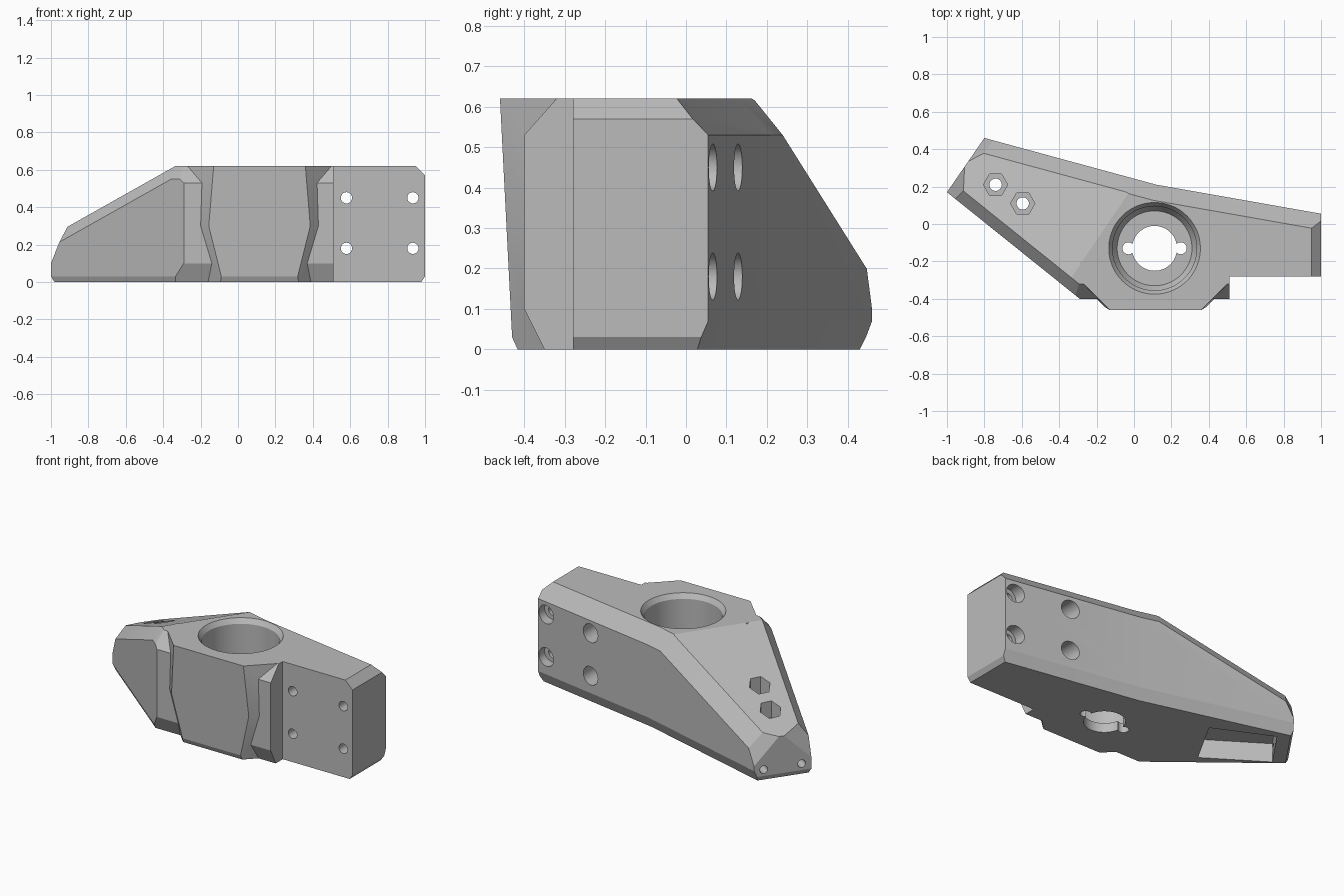
import bpy, bmesh, math
from mathutils import Vector, Matrix

if "Cube" in bpy.data.objects:
    bpy.data.objects.remove(bpy.data.objects["Cube"])

grey = bpy.data.materials.new("plain grey")
grey.use_nodes = True
grey.diffuse_color = (0.5, 0.5, 0.5, 1)
grey.node_tree.nodes["Principled BSDF"].inputs["Base Color"].default_value = grey.diffuse_color


# Planes are (outward normal, offset) pairs
def plane(n, c):
    return Vector(n), c


def side(p, q):
    """Vertical wall along an anticlockwise outline edge."""
    n = Vector((q[1] - p[1], p[0] - q[0], 0)).normalized()
    return n, n.dot(Vector((*p, 0)))


def through(p, q, r, outward):
    p, q, r = Vector(p), Vector(q), Vector(r)
    n = (q - p).cross(r - p).normalized()
    if n.dot(Vector(outward)) < 0:
        n = -n
    return n, n.dot(p)


def bevel(a, b, drop, inset):
    """Chamfer between planes a and b."""
    n = a[0] / inset + b[0] / drop
    c = a[1] / inset + b[1] / drop - 1
    return n / n.length, c / n.length


def finish(bm, name):
    bmesh.ops.recalc_face_normals(bm, faces=bm.faces)
    mesh = bpy.data.meshes.new(name)
    bm.to_mesh(mesh)
    bm.free()
    mesh.materials.append(grey)
    ob = bpy.data.objects.new(name, mesh)
    bpy.context.collection.objects.link(ob)
    return ob


def convex(name, planes):
    """Carve a large block down to the space inside all planes."""
    bm = bmesh.new()
    bmesh.ops.create_cube(bm, size=6)
    for n, c in planes:
        cut = bmesh.ops.bisect_plane(bm, geom=bm.verts[:] + bm.edges[:] + bm.faces[:], dist=1e-5,
                                     plane_co=n * c, plane_no=n, clear_outer=True)
        edges = [e for e in cut["geom_cut"] if isinstance(e, bmesh.types.BMEdge) and e.is_boundary]
        if edges:
            bmesh.ops.holes_fill(bm, edges=edges, sides=0)
    return finish(bm, name)


def lathe(name, profile, place, segs=48, axis=(0, 0, 1)):
    """Round or hexagonal cutter from (radius, height) pairs."""
    bm = bmesh.new()
    turn = Matrix.Translation(place) @ Vector(axis).to_track_quat("Z", "Y").to_matrix().to_4x4()
    rings = []
    for r, z in profile:
        angles = [math.tau * i / segs for i in range(segs)]
        rings.append([bm.verts.new(turn @ Vector((r * math.cos(a), r * math.sin(a), z))) for a in angles])
    for low, high in zip(rings, rings[1:]):
        for i in range(segs):
            j = (i + 1) % segs
            bm.faces.new((low[i], low[j], high[j], high[i]))
    bm.faces.new(rings[0])
    bm.faces.new(rings[-1])
    return finish(bm, name)


def combine(target, other, operation):
    mod = target.modifiers.new(operation, "BOOLEAN")
    mod.operation = operation
    mod.solver = "EXACT"
    mod.object = other
    bpy.context.view_layer.objects.active = target
    bpy.ops.object.modifier_apply(modifier=mod.name)
    bpy.data.objects.remove(other)


H = 0.62
top, bottom = plane((0, 0, 1), H), plane((0, 0, -1), 0)

# Sloping arm and block
tip_back, tip_front, knee = (-0.8, 0.46), (-1, 0.17), (0.12, 0.21)
back = side(knee, tip_back)
end = side(tip_back, tip_front)
flank = side(tip_front, (-0.29, -0.4))
block_front = plane((0, -1, 0), 0.4)
block_side = plane((1, 0, 0), 0.51)
slope_n = Vector((-0.83 * 0.44, 0.56 * 0.44, 1)).normalized()
slope = slope_n, slope_n.dot(Vector((-0.33, -0.28, H)))
front_corner = through((-0.905, 0.325, 0.26), (-0.91, 0.21, 0.288), (-1, 0.17, 0.1), (-1, 0, 0.5))
back_corner = through((-0.905, 0.325, 0.26), (-0.81, 0.375, 0.283), (-0.8, 0.46, 0.1), (-0.3, 1, 0.5))
body = convex("clamp_body", [
    top, bottom, back, end, flank, block_front, block_side, slope,
    bevel(back, top, 0.09, 0.085), bevel(back, slope, 0.08, 0.08),
    bevel(flank, top, 0.07, 0.06), bevel(flank, slope, 0.07, 0.06),
    bevel(block_front, top, 0.09, 0.08), bevel(block_front, bottom, 0.1, 0.05),
    bevel(back, bottom, 0.07, 0.03), bevel(end, bottom, 0.03, 0.015),
    bevel(flank, bottom, 0.03, 0.012), front_corner, back_corner])

# Straight arm
arm_back, arm_end = side((1, 0.055), knee), plane((1, 0, 0), 1)
arm = convex("straight_arm", [
    top, bottom, arm_back, arm_end, plane((0, -1, 0), 0.28), plane((-1, 0, 0), 0),
    bevel(arm_back, top, 0.09, 0.085), bevel(arm_back, bottom, 0.07, 0.03),
    bevel(arm_end, top, 0.05, 0.05), bevel(arm_end, bottom, 0.03, 0.02)])
combine(body, arm, "UNION")

# Front boss with kinked sides
boss_front = through((0, -0.46, H), (1, -0.46, H), (0, -0.43, 0.03), (0, -1, 0))
boss_planes = [top, bottom, boss_front, bevel(boss_front, bottom, 0.03, 0.012),
               plane((0, 1, 0), -0.2), block_side, plane((-1, 0, 0), 0.29)]
for s in (-1, 1):
    def at(x, y, z):
        return 0.115 + s * x, y, z
    boss_planes += [
        through(at(0.245, -0.46, H), at(0.27, -0.445, 0.3), at(0.445, -0.26, H), (s, -1, 0)),
        through(at(0.27, -0.445, 0.3), at(0.205, -0.42, 0), at(0.47, -0.245, 0.3), (s, -1, 0))]
combine(body, convex("boss", boss_planes), "UNION")

# Main bore with lip, floor hole and two ears
bore = (0.11, -0.13, 0)
cutters = [
    lathe("bore", [(0.2, 0.06), (0.225, 0.1), (0.225, 0.59), (0.245, H), (0.245, 0.7)], bore, 96),
    lathe("floor_hole", [(0.12, -0.1), (0.12, 0.2)], bore, 64)]
for s in (-1, 1):
    cutters.append(lathe("ear", [(0.032, -0.1), (0.032, 0.2)], (0.11 + s * 0.14, -0.13, 0), 24))

# Counterbored bolt holes through the straight arm
for x in (0.58, 0.935):
    for z in (0.18, 0.45):
        cutters.append(lathe("bolt_hole", [(0.03, -0.4), (0.03, 0), (0.058, 0), (0.058, 0.4)],
                             (x, 0, z), 32, (0, 1, 0)))

# Hexagonal nut pockets with screw holes
for x, y, z in ((-0.74, 0.21, 0.27), (-0.595, 0.11, 0.34)):
    cutters.append(lathe("nut_pocket", [(0.065, z), (0.065, 0.7)], (x, y, 0), 6))
    cutters.append(lathe("screw_hole", [(0.033, -0.1), (0.033, 0.5)], (x, y, 0), 32))

# Recess under the sloping arm
corners = [(-0.915, 0.133), (-0.558, -0.1), (-0.39, 0.2), (-0.75, 0.37)]
cutters.append(convex("recess", [side(p, q) for p, q in zip(corners, corners[1:] + corners[:1])]
                      + [plane((0, 0, 1), 0.12), plane((0, 0, -1), 0.1)]))

# Two small holes in the tip
for t in (0.17, 0.83):
    p = Vector((*tip_front, 0.07)).lerp(Vector((*tip_back, 0.07)), t)
    cutters.append(lathe("tip_hole", [(0.024, -0.12), (0.024, 0.1)], p, 24, end[0]))

for cutter in cutters:
    combine(body, cutter, "DIFFERENCE")

bpy.ops.object.select_all(action="DESELECT")
body.select_set(True)
bpy.context.view_layer.objects.active = body
bpy.ops.object.shade_smooth_by_angle(angle=math.radians(20))
